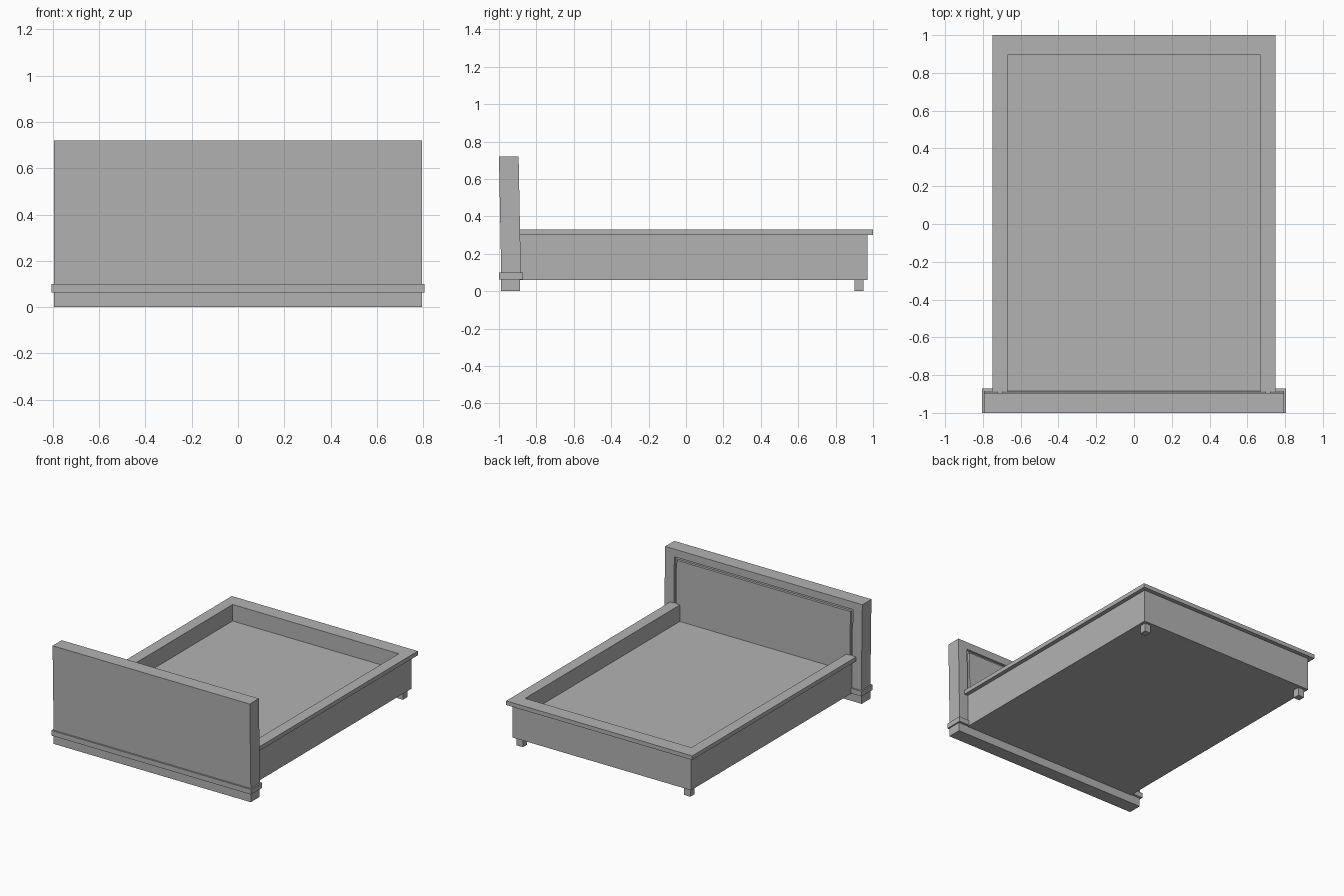
import bpy, bmesh

cube = bpy.data.objects.get("Cube")
if cube:
    bpy.data.objects.remove(cube, do_unlink=True)

GREY = (0.45, 0.45, 0.45, 1)
grey = bpy.data.materials.new("plain grey")
grey.use_nodes = True
grey.diffuse_color = GREY
grey.node_tree.nodes["Principled BSDF"].inputs["Base Color"].default_value = GREY


def finish(name, bm):
    bmesh.ops.recalc_face_normals(bm, faces=bm.faces)
    mesh = bpy.data.meshes.new(name)
    bm.to_mesh(mesh)
    bm.free()
    mesh.materials.append(grey)
    obj = bpy.data.objects.new(name, mesh)
    bpy.context.collection.objects.link(obj)
    return obj


def lean(z):
    # headboard shifts slightly toward the foot lower down
    return 0.012 * (0.72 - z) / 0.62


def prism(name, outline, y0, y1, slope=lambda z: 0):
    # outline in x and z, extruded along y
    bm = bmesh.new()
    rings = [[bm.verts.new((x, y + slope(z), z)) for x, z in outline] for y in (y0, y1)]
    for ring in rings:
        bm.faces.new(ring)
    n = len(outline)
    for i in range(n):
        j = (i + 1) % n
        bm.faces.new((rings[0][i], rings[0][j], rings[1][j], rings[1][i]))
    return finish(name, bm)


def rect(x0, x1, z0, z1):
    return [(x0, z0), (x1, z0), (x1, z1), (x0, z1)]


# Headboard with a groove framing the raised panel
headboard = prism("headboard", rect(-0.795, 0.795, 0.08, 0.72), -1.0, -0.895, lean)
arch = [(0.72, 0.09), (0.72, 0.665), (0.70, 0.645), (0.70, 0.09)]
arch = [(0.72, 0.09), (0.72, 0.665), (-0.72, 0.665), (-0.72, 0.09),
        (-0.70, 0.09), (-0.70, 0.645), (0.70, 0.645), (0.70, 0.09)]
cutter = prism("groove_cutter", arch, -0.913, -0.85, lean)
cutter.hide_render = True
cut = headboard.modifiers.new("groove", "BOOLEAN")
cut.operation = "DIFFERENCE"
cut.solver = "EXACT"
cut.object = cutter
bpy.context.view_layer.objects.active = headboard
bpy.ops.object.modifier_apply(modifier=cut.name)
bpy.data.objects.remove(cutter, do_unlink=True)

# Headboard moulding and foot block
prism("headboard_moulding", rect(-0.805, 0.805, 0.063, 0.10), -1.0, -0.872)
prism("headboard_base", rect(-0.795, 0.795, 0, 0.07), -0.988, -0.888)

# Bed box: U-shaped rings stepping up the sides, over the rim and down to the floor
HEAD = -0.895
steps = [(0.72, 0.97, 0.06), (0.72, 0.97, 0.30), (0.75, 1.0, 0.30),
         (0.75, 1.0, 0.33), (0.67, 0.895, 0.33), (0.67, 0.895, 0.21)]
bm = bmesh.new()
rings = [[bm.verts.new(p) for p in ((-x, HEAD, z), (-x, y, z), (x, y, z), (x, HEAD, z))]
         for x, y, z in steps]
for low, high in zip(rings, rings[1:]):
    for i in range(3):
        bm.faces.new((low[i], low[i + 1], high[i + 1], high[i]))
bm.faces.new(rings[0])
bm.faces.new(rings[-1])
bm.faces.new([r[0] for r in rings] + [r[3] for r in reversed(rings)])
finish("bed_box", bm)

# Foot-end legs
for side, name in ((1, "left_leg"), (-1, "right_leg")):
    prism(name, rect(side * 0.65, side * 0.70, 0, 0.065), 0.90, 0.95)
